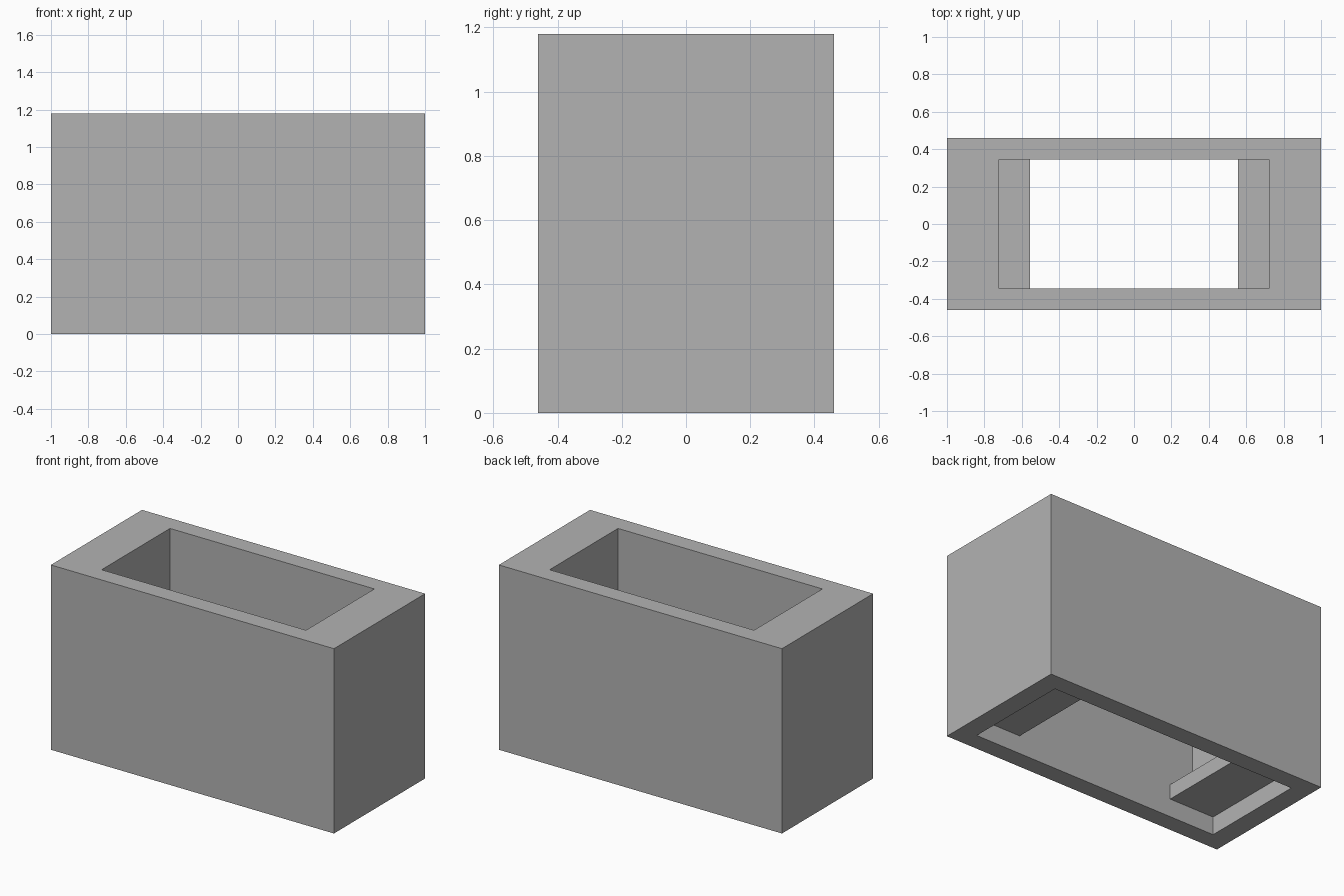
import bpy
import bmesh

default = bpy.data.objects.get("Cube")
if default:
    bpy.data.objects.remove(default, do_unlink=True)

WIDTH, DEPTH, HEIGHT = 2.0, 0.92, 1.18
HOLE_DEPTH = 0.69

grey = bpy.data.materials.new("plain grey")
grey.use_nodes = True
colour = (0.45, 0.45, 0.45, 1.0)
grey.diffuse_color = colour
grey.node_tree.nodes["Principled BSDF"].inputs["Base Color"].default_value = colour


def extruded(name, profile, depth):
    """Extrude an (x, z) outline along y, centred on y = 0."""
    bm = bmesh.new()
    face = bm.faces.new([bm.verts.new((x, -depth / 2, z)) for x, z in profile])
    result = bmesh.ops.extrude_face_region(bm, geom=[face])
    moved = [g for g in result["geom"] if isinstance(g, bmesh.types.BMVert)]
    bmesh.ops.translate(bm, verts=moved, vec=(0, depth, 0))
    bmesh.ops.recalc_face_normals(bm, faces=bm.faces[:])
    mesh = bpy.data.meshes.new(name)
    bm.to_mesh(mesh)
    bm.free()
    mesh.materials.append(grey)
    obj = bpy.data.objects.new(name, mesh)
    bpy.context.collection.objects.link(obj)
    return obj


def mirrored(half):
    """Close a right-hand outline with its mirror image."""
    return half + [(-x, z) for x, z in reversed(half)]


# Solid outer block
block = extruded("hollow_block", mirrored([(WIDTH / 2, 0), (WIDTH / 2, HEIGHT)]), DEPTH)

# Stepped opening: wide bottom recess, narrow neck between ledges, tall chamber
opening = extruded("opening_cutter", mirrored([
    (0.875, -0.1), (0.875, 0.115),
    (0.557, 0.115), (0.557, 0.21),
    (0.722, 0.21), (0.722, HEIGHT + 0.1),
]), HOLE_DEPTH)
opening.hide_render = True

# Cut the opening, then drop the cutter
cut = block.modifiers.new("opening", "BOOLEAN")
cut.operation = "DIFFERENCE"
cut.solver = "EXACT"
cut.object = opening
bpy.context.view_layer.objects.active = block
bpy.ops.object.modifier_apply(modifier=cut.name)
bpy.data.objects.remove(opening, do_unlink=True)
